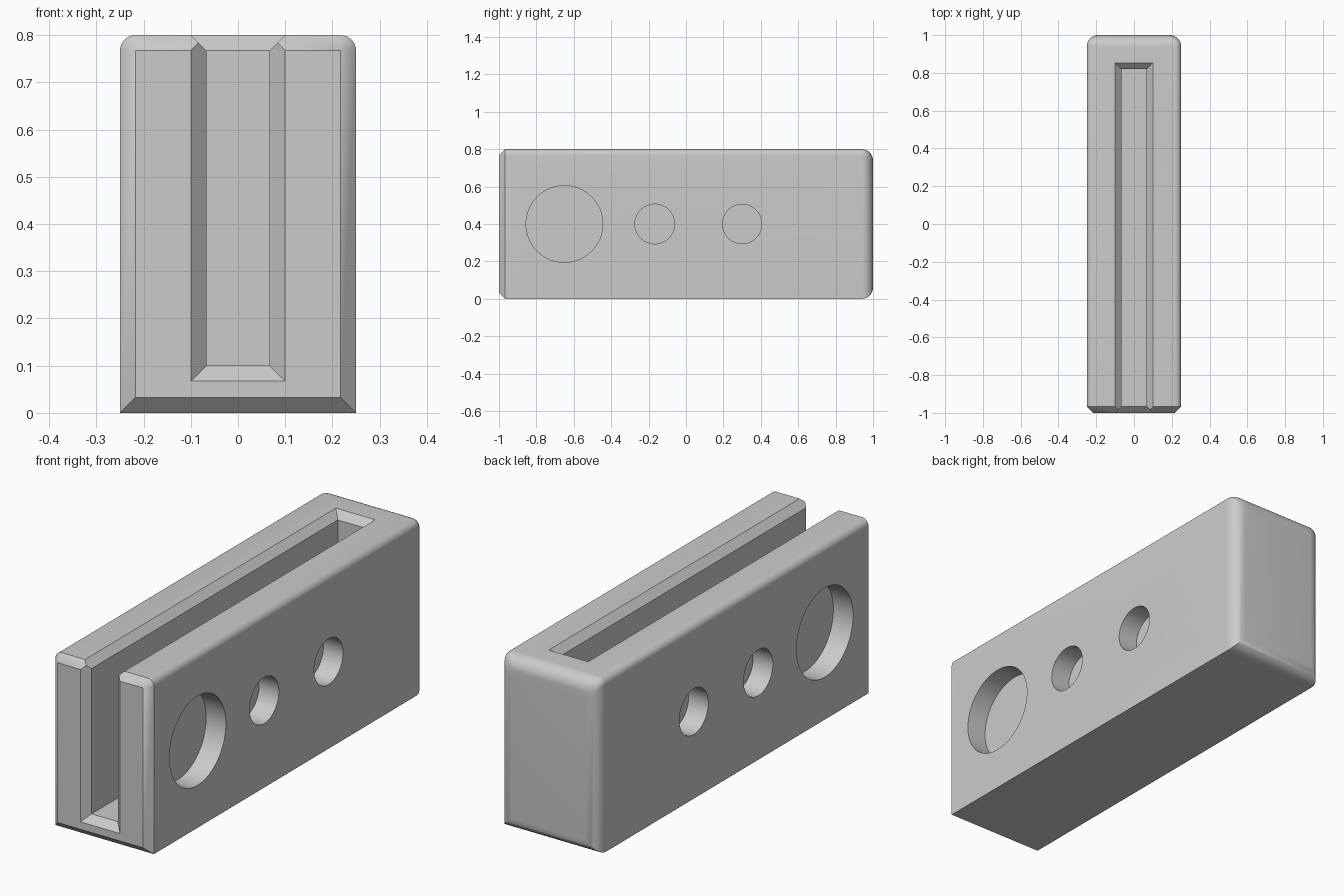
import bpy, bmesh, math

if "Cube" in bpy.data.objects:
    bpy.data.objects.remove(bpy.data.objects["Cube"])

HALF_W, HEIGHT = 0.25, 0.8
CHAMFER, TOP_R, BACK_R = 0.033, 0.033, 0.06
STEPS = 8

grey = bpy.data.materials.new("plain grey")
grey.diffuse_color = (0.6, 0.6, 0.6, 1)
grey.use_nodes = True
grey.node_tree.nodes["Principled BSDF"].inputs["Base Color"].default_value = (0.6, 0.6, 0.6, 1)


def loft(name, rings):
    """Closed solid skinned through rings that share a point count."""
    bm = bmesh.new()
    loops = [[bm.verts.new(p) for p in ring] for ring in rings]
    n = len(loops[0])
    for a, b in zip(loops, loops[1:]):
        for i in range(n):
            j = (i + 1) % n
            bm.faces.new((a[i], a[j], b[j], b[i]))
    bm.faces.new(loops[0][::-1])
    bm.faces.new(loops[-1])
    bmesh.ops.remove_doubles(bm, verts=bm.verts, dist=1e-5)
    bmesh.ops.recalc_face_normals(bm, faces=bm.faces)
    mesh = bpy.data.meshes.new(name)
    bm.to_mesh(mesh)
    bm.free()
    mesh.materials.append(grey)
    obj = bpy.data.objects.new(name, mesh)
    bpy.context.collection.objects.link(obj)
    return obj


def section(y, inset, radius):
    """Upright outline: square bottom corners, rounded top corners."""
    w, top = HALF_W - inset, HEIGHT - inset
    pts = [(-w, y, inset), (w, y, inset)]
    for side, start in ((1, 0), (-1, math.pi / 2)):
        for i in range(STEPS + 1):
            a = start + math.pi / 2 * i / STEPS
            pts.append((side * (w - radius) + radius * math.cos(a), y,
                        top - radius + radius * math.sin(a)))
    return pts


# Body: chamfered front, rounded top sides, rounded back
rings = [section(-1, CHAMFER, 0), section(-1 + CHAMFER, 0, TOP_R)]
for i in range(STEPS + 1):
    a = math.pi / 2 * i / STEPS
    rings.append(section(1 - BACK_R + BACK_R * math.sin(a),
                         BACK_R * (1 - math.cos(a)), TOP_R))
body = loft("slotted_body", rings)


# Slot open to the top and front, flaring along both openings
def slot_plan(z, grow):
    w, back = 0.067 + grow, 0.82 + grow
    return [(-w, -1.2, z), (w, -1.2, z), (w, back, z), (-w, back, z)]


def slot_front(y, grow):
    w, floor = 0.067 + grow, 0.1 - grow
    return [(-w, y, floor), (w, y, floor), (w, y, 1.0), (-w, y, 1.0)]


cutters = [
    loft("slot_cutter", [slot_plan(0.1, 0), slot_plan(HEIGHT - CHAMFER, 0),
                         slot_plan(HEIGHT + 0.02, CHAMFER + 0.02)]),
    loft("slot_mouth_cutter", [slot_front(-1 + CHAMFER, 0),
                               slot_front(-1.02, CHAMFER + 0.02)]),
]

# Blind round holes on both sides
for y, r in ((-0.65, 0.205), (-0.167, 0.106), (0.3, 0.105)):
    for side in (1, -1):
        cutters.append(loft("hole_cutter", [
            [(side * x, y + r * math.cos(math.tau * i / 64), 0.4 + r * math.sin(math.tau * i / 64))
             for i in range(64)] for x in (0.15, 0.3)]))

# Cut the body and drop the cutters
bpy.context.view_layer.objects.active = body
for c in cutters:
    c.hide_render = True
    mod = body.modifiers.new("cut", 'BOOLEAN')
    mod.operation = 'DIFFERENCE'
    mod.solver = 'EXACT'
    mod.object = c
    bpy.ops.object.modifier_apply(modifier=mod.name)
for c in cutters:
    bpy.data.objects.remove(c)

bpy.ops.object.select_all(action='DESELECT')
body.select_set(True)
bpy.ops.object.shade_smooth_by_angle(angle=math.radians(30))
